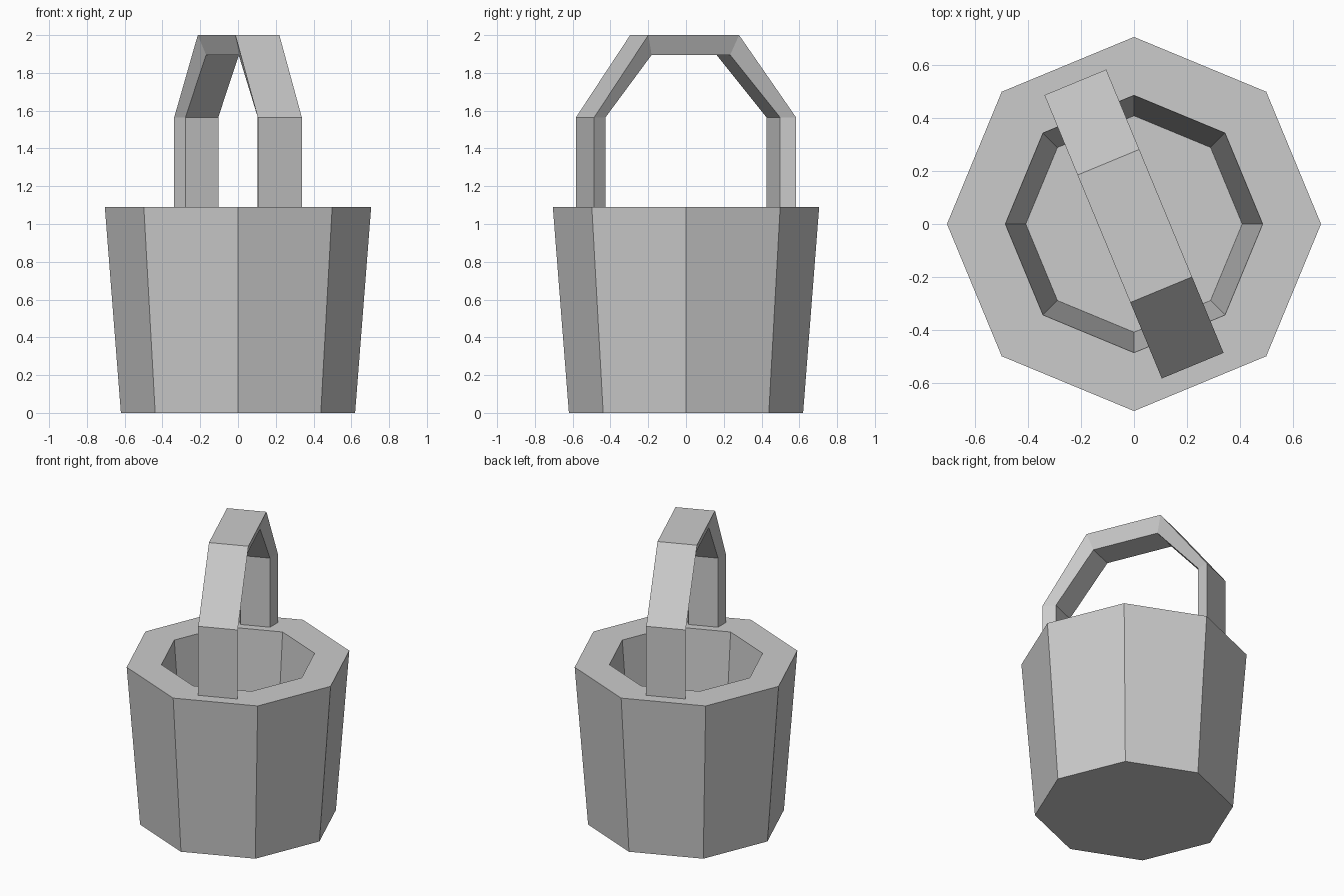
import bpy, bmesh
from math import cos, sin, pi, radians

if "Cube" in bpy.data.objects:
    bpy.data.objects.remove(bpy.data.objects["Cube"])

SIDES = 8


def finish(name, bm):
    bmesh.ops.recalc_face_normals(bm, faces=bm.faces)
    mesh = bpy.data.meshes.new(name)
    bm.to_mesh(mesh)
    bm.free()
    obj = bpy.data.objects.new(name, mesh)
    bpy.context.collection.objects.link(obj)
    return obj


def skin(bm, loops):
    """Join consecutive vertex loops with quads and cap both ends."""
    rings = [[bm.verts.new(p) for p in loop] for loop in loops]
    for a, b in zip(rings, rings[1:]):
        n = len(a)
        for i in range(n):
            j = (i + 1) % n
            bm.faces.new((a[i], a[j], b[j], b[i]))
    bm.faces.new(rings[0])
    bm.faces.new(rings[-1])


# Bucket: octagonal profile from base, over the rim, down to the inner floor
bm = bmesh.new()
profile = [(0.62, 0.0), (0.705, 1.09), (0.485, 1.09), (0.408, 0.10)]
skin(bm, [[(r * cos(2 * pi * i / SIDES), r * sin(2 * pi * i / SIDES), z)
           for i in range(SIDES)] for r, z in profile])
finish("bucket", bm)

# Handle: trapezoid section (wide outside, narrow inside) swept over the arch
outer = [(-0.578, 1.09), (-0.578, 1.565), (-0.268, 2.0),
         (0.252, 2.0), (0.578, 1.565), (0.578, 1.09)]
inner = [(-0.50, 1.09), (-0.50, 1.565), (-0.236, 1.895),
         (0.214, 1.895), (0.50, 1.565), (0.50, 1.09)]
W_OUT, W_IN = 0.126, 0.094
bm = bmesh.new()
skin(bm, [[(-W_OUT, *o), (W_OUT, *o), (W_IN, *i), (-W_IN, *i)]
          for o, i in zip(outer, inner)])
handle = finish("handle", bm)
handle.rotation_euler.z = radians(22.5)
